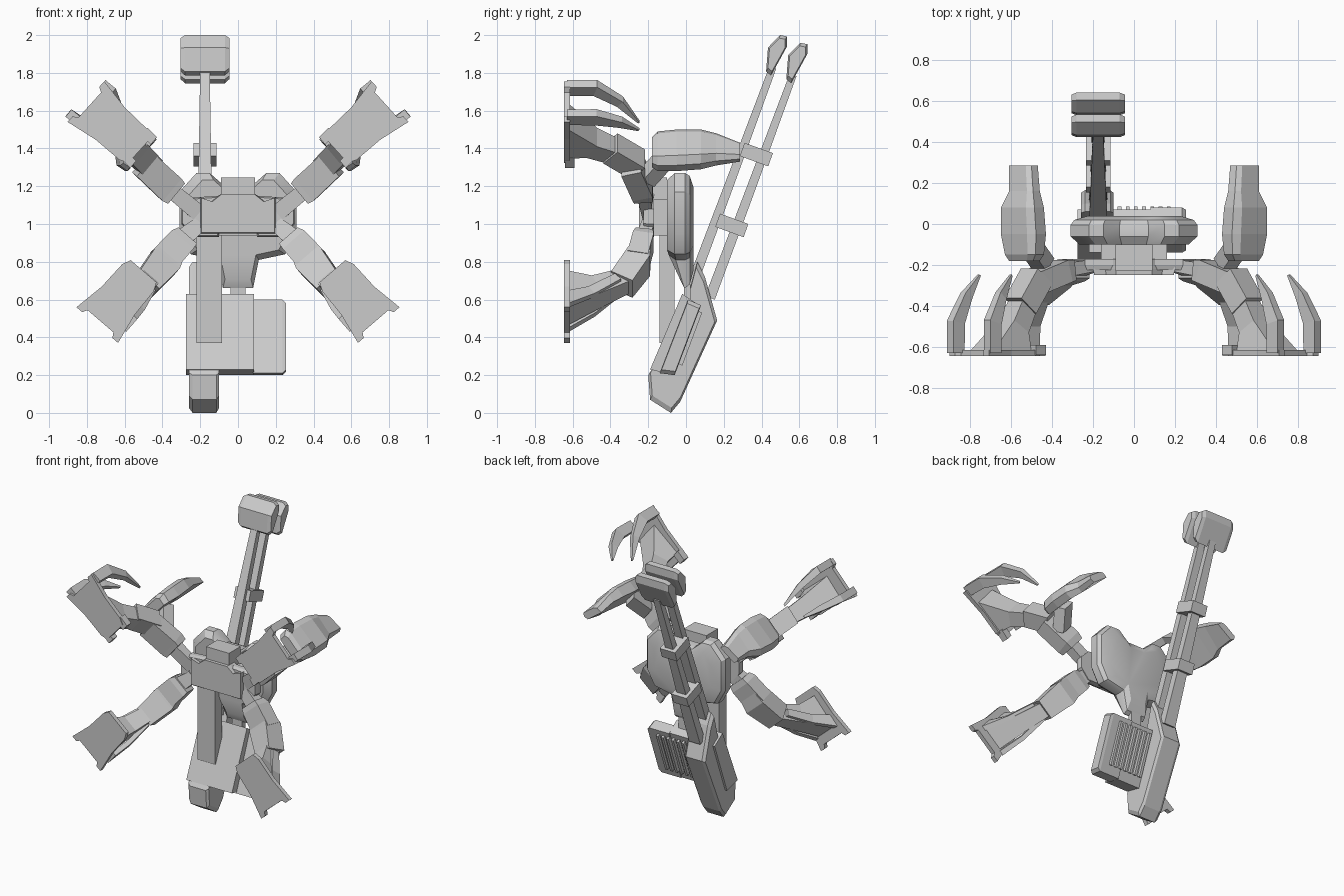
import bpy, bmesh
from mathutils import Vector

if "Cube" in bpy.data.objects:
    bpy.data.objects.remove(bpy.data.objects["Cube"])

grey = bpy.data.materials.new("light_grey")
grey.use_nodes = True
grey.diffuse_color = (0.6, 0.6, 0.6, 1)
grey.node_tree.nodes["Principled BSDF"].inputs["Base Color"].default_value = (0.6, 0.6, 0.6, 1)


def loft(name, rings, smooth=False):
    """Skin a list of rings with equal point counts and cap both ends."""
    bm = bmesh.new()
    rows = [[bm.verts.new(p) for p in ring] for ring in rings]
    n = len(rows[0])
    for a, b in zip(rows, rows[1:]):
        for i in range(n):
            j = (i + 1) % n
            bm.faces.new((a[i], a[j], b[j], b[i]))
    bm.faces.new(rows[0])
    bm.faces.new(rows[-1])
    bmesh.ops.recalc_face_normals(bm, faces=bm.faces)
    mesh = bpy.data.meshes.new(name)
    bm.to_mesh(mesh)
    bm.free()
    mesh.materials.append(grey)
    ob = bpy.data.objects.new(name, mesh)
    bpy.context.collection.objects.link(ob)
    if smooth:
        bpy.ops.object.select_all(action='DESELECT')
        ob.select_set(True)
        bpy.context.view_layer.objects.active = ob
        bpy.ops.object.shade_smooth_by_angle()


def slab(name, pts, axis, stations):
    """Extrude a profile along x or y; each station is (position, scale)."""
    cp = sum(p for p, q in pts) / len(pts)
    cq = sum(q for p, q in pts) / len(pts)
    rings = []
    for c, s in stations:
        flat = [(cp + (p - cp) * s, cq + (q - cq) * s) for p, q in pts]
        rings.append([(c, p, q) if axis == 'x' else (p, c, q) for p, q in flat])
    loft(name, rings)


def box(name, x, y, z):
    slab(name, [(x[0], z[0]), (x[1], z[0]), (x[1], z[1]), (x[0], z[1])],
         'y', [(y[0], 1), (y[1], 1)])


def limb(name, path, side, sx, flat_end=False):
    """Rectangular tube along (point, width, depth) entries, mirrored by sx.
    A flat end lies square against the foot plate."""
    rings = []
    pts = [Vector(p) for p, w, d in path]
    last = len(pts) - 1
    side = Vector(side).normalized()
    for i, (p, w, d) in enumerate(path):
        t = (pts[min(i + 1, last)] - pts[max(i - 1, 0)]).normalized()
        if flat_end and i == last:
            t = Vector((0, -1, 0))
        up = t.cross(side).normalized()
        ring = [pts[i] + side * w * a / 2 + up * d * b / 2
                for a, b in ((-1, -1), (1, -1), (1, 1), (-1, 1))]
        rings.append([(sx * v.x, v.y, v.z) for v in ring])
    loft(name, rings)


def foot_plate(name, start, end, sx):
    """Flat foot widening outwards, with a recess in its far edge."""
    a, b = Vector(start), Vector(end)
    d = b - a
    n = Vector((-d.y, d.x)).normalized()
    half = [(0, .09), (.12, .11), (.55, .115), (1, .145), (1, .105), (.93, .09)]
    outline = half + [(t, -w) for t, w in reversed(half)]
    pts = [a + d * t + n * w for t, w in outline]
    slab(name, [(sx * p.x, p.y) for p in pts], 'y', [(-.645, 1), (-.615, 1)])


# Body shell: raised shoulders, lower tongue, front thinning towards the tongue
half = [(.07, 1.2), (.15, 1.27), (.22, 1.27), (.31, 1.17), (.31, .95),
        (.25, .84), (.11, .81), (.08, .66)]
outline = half + [(-x, z) for x, z in reversed(half)]
rings = []
for y, s, thin in ((-.1, .86, .4), (-.06, 1, .3), (-.005, 1, 0), (.02, .94, 0), (.04, .72, 0)):
    rings.append([(x * s, y + thin * max(0, .83 - z), 1 + (z - 1) * s) for x, z in outline])
loft("body_shell", rings, True)
box("lower_neck", (-.04, .04), (-.01, .025), (.6, .68))

# Front block that carries the legs
slab("front_block", [(-.2, .95), (.2, .95), (.2, 1.14), (.14, 1.12), (.09, 1.16),
                     (-.09, 1.16), (-.14, 1.12), (-.2, 1.14)], 'y', [(-.25, .97), (-.22, 1), (-.17, 1)])
box("front_cap", (-.09, .09), (-.23, -.1), (1.07, 1.245))
box("chest", (-.16, .16), (-.18, -.06), (.94, 1.13))
box("front_strut", (-.22, -.085), (-.14, -.06), (.37, .95))

# Cannon stock and magazine
slab("cannon_stock", [(-.2, .2), (-.19, .07), (-.08, 0), (-.03, .06), (.165, .49),
                      (.1, .72), (.06, .8), (.02, .65), (-.06, .42)],
     'x', [(-.26, .93), (-.24, 1), (-.115, 1), (-.1, .93)])
slab("magazine", [(-.19, .23), (-.02, .63), (.07, .57), (-.07, .2)],
     'x', [(-.275, 1), (.085, 1)])
slab("magazine_drum", [(-.14, .21), (.01, .6), (.08, .57), (-.06, .2)],
     'x', [(.08, 1), (.235, 1), (.255, .9)])
for i in range(7):
    x = -.08 + i * .04
    slab("magazine_rib", [(-.04, .26), (.065, .54), (.085, .53), (-.02, .25)],
         'x', [(x, 1), (x + .018, 1)])

# Twin barrels, clamps and paddle tips
for name, dy, dz in (("front_barrel", 0, 0), ("rear_barrel", .107, -.041)):
    limb(name, [((-.175, .02 + dy, .65 + dz), .09, .055),
                ((-.175, .23 + dy, 1.21 + dz), .07, .048),
                ((-.175, .46 + dy, 1.83 + dz), .05, .038)], (1, 0, 0), 1)
    tip = [(.424, 1.807), (.434, 1.934), (.498, 2), (.535, 1.993), (.535, 1.94), (.45, 1.786)]
    slab(name + "_tip", [(y + dy, z + dz) for y, z in tip],
         'x', [(-.305, .82), (-.28, 1), (-.07, 1), (-.045, .82)])
for y, z in ((.285, 1.4), (.155, 1.025)):
    slab("barrel_clamp", [(y, z - .04), (y + .025, z + .03), (y + .175, z - .025), (y + .15, z - .095)],
         'x', [(-.235, 1), (-.115, 1)])

for sx, tag in ((1, "left"), (-1, "right")):
    # Hip plate
    slab(tag + "_hip", [(sx * x, z) for x, z in ((.1, 1.15), (.24, 1.14), (.3, 1.08),
                                                 (.3, 1.0), (.24, .93), (.1, .93))],
         'y', [(-.225, .92), (-.2, 1), (-.17, 1)])

    # Upper leg
    s = (-.64, 0, .77)
    limb(tag + "_upper_hip_link", [((.21, -.2, 1.06), .09, .06), ((.38, -.23, 1.2), .08, .07)], s, sx)
    limb(tag + "_upper_thigh", [((.33, -.225, 1.165), .14, .1), ((.36, -.23, 1.19), .155, .11),
                                ((.5, -.29, 1.32), .15, .11)], s, sx)
    limb(tag + "_upper_shin", [((.475, -.255, 1.315), .13, .12), ((.555, -.4, 1.4), .13, .12)], s, sx)
    limb(tag + "_upper_ankle", [((.53, -.37, 1.38), .1, .1), ((.59, -.5, 1.43), .13, .11),
                                ((.65, -.62, 1.49), .18, .24)], s, sx, True)
    foot_plate(tag + "_upper_foot", (.52, 1.39), (.805, 1.648), sx)
    for (x, z), (tx, tz) in (((.69, 1.72), (.6, 1.54)), ((.87, 1.565), (.756, 1.5))):
        limb(tag + "_claw", [((x, -.63, z), .05, .07), ((x, -.48, z), .05, .075),
                             ((x * .55 + tx * .45, -.35, z * .6 + tz * .4), .04, .05),
                             ((tx, -.25, tz), .015, .01)], s, sx)
    for x, z in ((.465, 1.46), (.575, 1.335)):
        limb(tag + "_ankle_clamp", [((x - .02, -.615, z - .02), .05, .05),
                                    ((x + .03, -.615, z + .03), .05, .05)], s, sx)

    # Long flat shoulder pad, sloping outwards and running backwards
    section = [(0, .76), (.22, 1), (.42, .95), (1, .38), (.97, .14), (.76, 0)]
    rings = []
    for y, x0, x1, z0, z1 in ((-.18, .46, .61, 1.3, 1.46), (-.15, .44, .63, 1.28, 1.49),
                              (-.05, .43, .65, 1.28, 1.5), (.08, .44, .65, 1.29, 1.5),
                              (.16, .46, .61, 1.31, 1.48), (.285, .47, .61, 1.33, 1.43)):
        rings.append([(sx * (x0 + (x1 - x0) * u), y, z0 + (z1 - z0) * v) for u, v in section])
    loft(tag + "_shoulder_pad", rings)
    limb(tag + "_pad_mount", [((.44, -.2, 1.25), .1, .08), ((.51, -.1, 1.36), .1, .08)], s, sx)

    # Lower leg
    s = (.75, 0, .65)
    limb(tag + "_lower_hip_link", [((.2, -.2, 1.0), .08, .06), ((.3, -.22, .92), .1, .08)], s, sx)
    limb(tag + "_lower_thigh", [((.27, -.22, .935), .13, .09), ((.3, -.225, .91), .15, .11),
                                ((.4, -.255, .8), .16, .11)], s, sx)
    limb(tag + "_lower_shin", [((.35, -.235, .85), .14, .1), ((.39, -.25, .8), .17, .13),
                               ((.49, -.34, .68), .14, .13)], s, sx)
    limb(tag + "_lower_ankle", [((.47, -.32, .7), .1, .1), ((.54, -.47, .645), .12, .13),
                                ((.6, -.62, .61), .16, .24)], s, sx, True)
    foot_plate(tag + "_lower_foot", (.5, .75), (.745, .465), sx)
    for k in (-1, 1):
        limb(tag + "_foot_strut", [((.5 + k * .04, -.36, .68 + k * .035), .03, .05),
                                   ((.58 + k * .06, -.5, .59 + k * .052), .03, .06),
                                   ((.65 + k * .075, -.62, .54 + k * .065), .035, .09)], s, sx, True)
